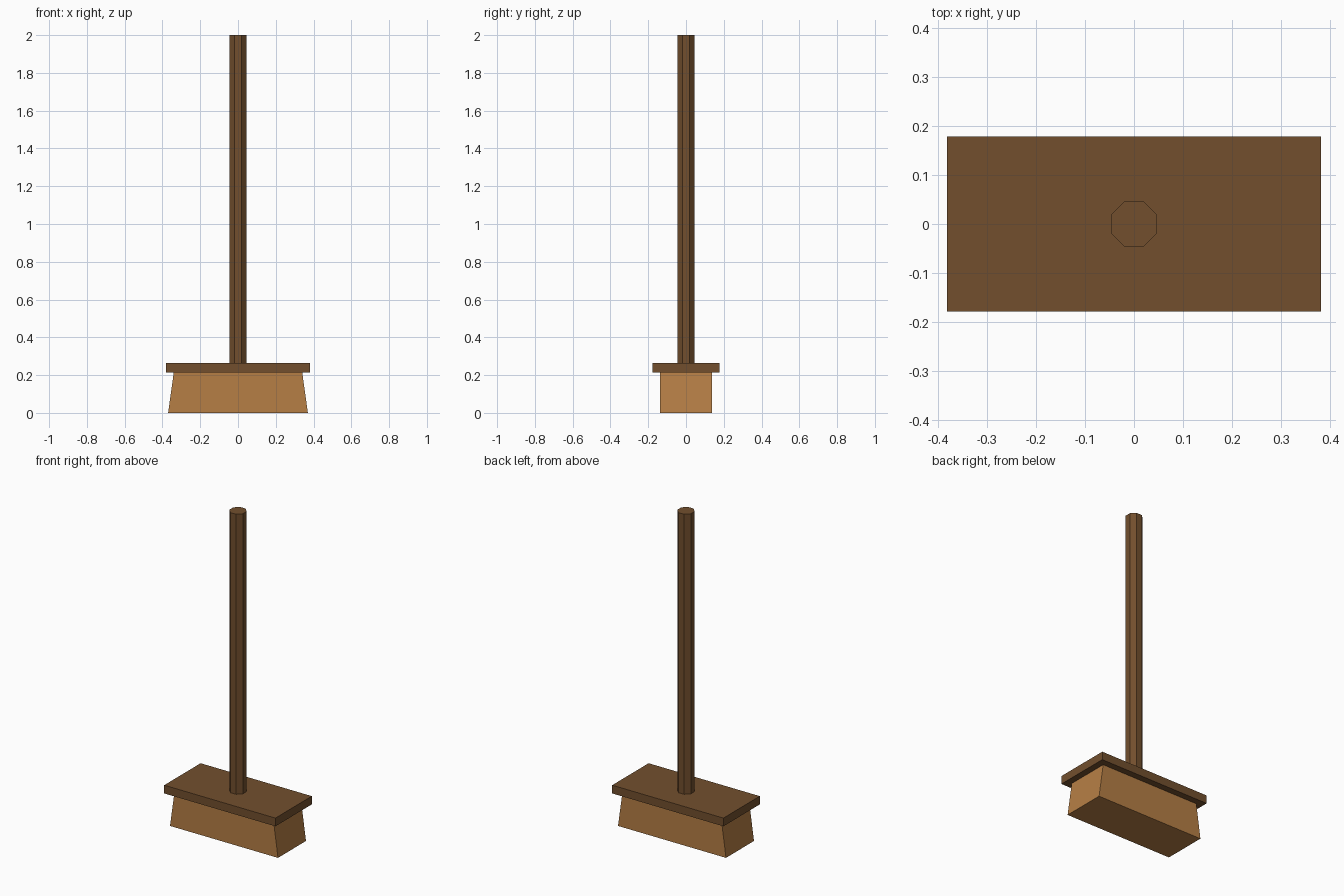
import bpy, bmesh, math

if "Cube" in bpy.data.objects:
    bpy.data.objects.remove(bpy.data.objects["Cube"])


def material(name, color):
    m = bpy.data.materials.new(name)
    m.diffuse_color = (*color, 1.0)
    m.use_nodes = True
    m.node_tree.nodes["Principled BSDF"].inputs["Base Color"].default_value = m.diffuse_color
    return m


wood = material("dark_wood", (0.168, 0.078, 0.027))
straw = material("tan_bristle", (0.465, 0.21, 0.060))


def block(name, mat, half_x, half_y, z0, z1, top_half_x=None):
    """Box between two heights, optionally tapered in x towards the top."""
    top_half_x = top_half_x or half_x
    bm = bmesh.new()
    bmesh.ops.create_cube(bm, size=2)
    for v in bm.verts:
        top = v.co.z > 0
        v.co.x *= top_half_x if top else half_x
        v.co.y *= half_y
        v.co.z = z1 if top else z0
    me = bpy.data.meshes.new(name)
    bm.to_mesh(me)
    bm.free()
    me.materials.append(mat)
    ob = bpy.data.objects.new(name, me)
    bpy.context.collection.objects.link(ob)
    return ob


# Flared bristle block
block("bristles", straw, 0.37, 0.137, 0.0, 0.214, top_half_x=0.34)

# Flat head board
block("head_board", wood, 0.381, 0.178, 0.214, 0.265)

# Eight-sided handle, flat sides facing the axes
z0, z1 = 0.265, 2.0
bpy.ops.mesh.primitive_cylinder_add(
    vertices=8, radius=0.05, depth=z1 - z0, location=(0, 0, (z0 + z1) / 2),
    rotation=(0, 0, math.radians(22.5)))
handle = bpy.context.object
handle.name = "handle"
handle.data.materials.append(wood)
